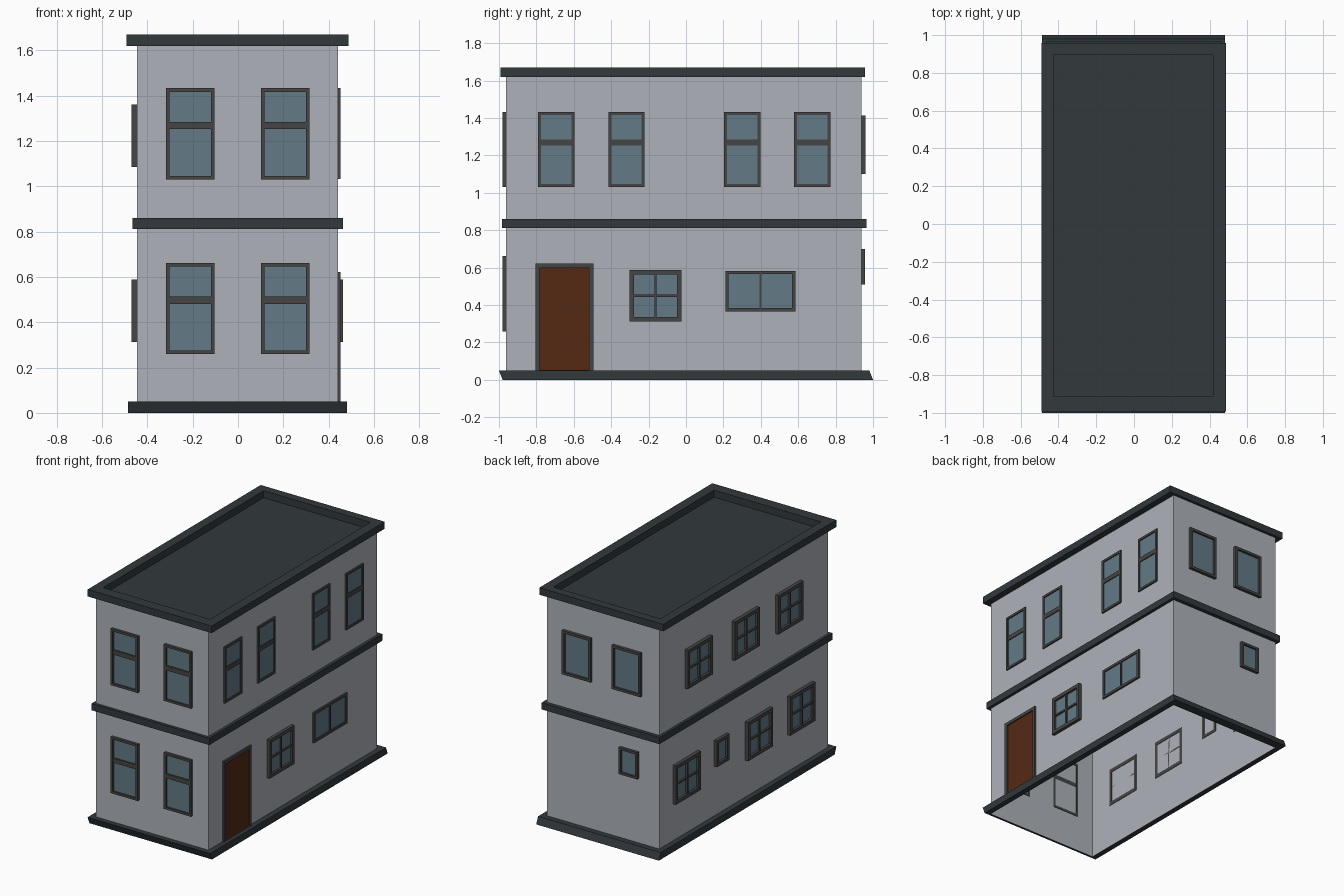
import bpy, bmesh

if "Cube" in bpy.data.objects:
    bpy.data.objects.remove(bpy.data.objects["Cube"])

# Wall extents
X0, X1, Y0, Y1 = -0.446, 0.441, -0.963, 0.938
TOP = 1.62


def material(name, rgb):
    m = bpy.data.materials.new(name)
    m.diffuse_color = (*rgb, 1)
    m.use_nodes = True
    m.node_tree.nodes["Principled BSDF"].inputs["Base Color"].default_value = m.diffuse_color
    return m


WALL = material("wall_paint", (0.42, 0.445, 0.49))
DARK = material("dark_trim", (0.032, 0.040, 0.046))
FRAME = material("frame_grey", (0.062, 0.060, 0.058))
GLASS = material("glass_blue", (0.125, 0.195, 0.24))
WOOD = material("door_brown", (0.09, 0.022, 0.007))


def finish(name, bm, mat):
    bmesh.ops.recalc_face_normals(bm, faces=bm.faces)
    me = bpy.data.meshes.new(name)
    bm.to_mesh(me)
    bm.free()
    me.materials.append(mat)
    ob = bpy.data.objects.new(name, me)
    bpy.context.collection.objects.link(ob)
    return ob


def flat(u, v, d):
    return (u, v, d)


def corners(r):
    a, b, c, d = r
    return [(a, c), (b, c), (b, d), (a, d)]


def add_ring(bm, outer, inner, d0, d1, place):
    """Rectangular frame between two rectangles, from depth d0 to d1."""
    loops = [[bm.verts.new(place(u, v, d)) for u, v in corners(r)]
             for r, d in ((outer, d0), (outer, d1), (inner, d1), (inner, d0))]
    for k in range(4):
        p, q = loops[k], loops[(k + 1) % 4]
        for i in range(4):
            j = (i + 1) % 4
            bm.faces.new((p[i], p[j], q[j], q[i]))


def add_box(bm, r, d0, d1, place):
    lo, hi = [[bm.verts.new(place(u, v, d)) for u, v in corners(r)] for d in (d0, d1)]
    bm.faces.new(lo)
    bm.faces.new(hi)
    for i in range(4):
        j = (i + 1) % 4
        bm.faces.new((lo[i], lo[j], hi[j], hi[i]))


def ring(name, outer, inner, z0, z1, place=flat):
    bm = bmesh.new()
    add_ring(bm, outer, inner, z0, z1, place)
    return finish(name, bm, DARK)


# Wall shell, open at the bottom
bm = bmesh.new()
lo, hi = [[bm.verts.new((u, v, z)) for u, v in corners((X0, X1, Y0, Y1))] for z in (0, TOP)]
for i in range(4):
    j = (i + 1) % 4
    bm.faces.new((lo[i], lo[j], hi[j], hi[i]))
finish("walls", bm, WALL)

# Plinth leaning slightly, floor band, roof rim
hug = (X0 - 0.001, X1 + 0.001, Y0 - 0.001, Y1 + 0.001)
plinth = ring("plinth", (-0.486, 0.481, -1.0, 0.98), hug, 0, 0.05)
for v in plinth.data.vertices:
    if v.co.z < 0.01 and (v.co.y < -0.97 or v.co.y > 0.97):
        v.co.y += 0.02
ring("floor_band", (-0.466, 0.463, -0.984, 0.965), hug, 0.812, 0.86)
deck = (-0.425, 0.417, -0.912, 0.896)
ring("roof_rim", (-0.491, 0.487, -0.992, 0.957), deck, TOP, 1.67)
bm = bmesh.new()
bm.faces.new([bm.verts.new((u, v, TOP)) for u, v in corners(deck)])
finish("roof_deck", bm, DARK)

# Placement of (along, up, outward) on each wall
SIDES = {
    "front": lambda u, v, d: (u, Y0 - d, v),
    "back": lambda u, v, d: (u, Y1 + d, v),
    "right": lambda u, v, d: (X1 + d, u, v),
    "left": lambda u, v, d: (X0 - d, u, v),
}


def opening(name, side, r, edge, depth, style="plain", fill=GLASS):
    """Frame, optional glazing bars and a recessed panel."""
    place = SIDES[side]
    a, b, c, d = r
    inner = (a + edge, b - edge, c + edge, d - edge)
    if style == "door":
        inner = (a + edge, b - edge, c + 0.002, d - edge)
    um, vm = (a + b) / 2, (c + d) / 2
    bm = bmesh.new()
    add_ring(bm, r, inner, -0.003, depth, place)
    if style == "sash":
        mid = c + (d - c) * 0.59
        add_box(bm, (inner[0], inner[1], mid - 0.016, mid + 0.016), 0, depth * 0.9, place)
    if style in ("grid", "slider"):
        add_box(bm, (um - 0.006, um + 0.006, inner[2], inner[3]), 0, depth * 0.8, place)
    if style == "grid":
        for s, t in ((inner[0], um - 0.006), (um + 0.006, inner[1])):
            add_box(bm, (s, t, vm - 0.006, vm + 0.006), 0, depth * 0.8, place)
    finish(name + "_frame", bm, FRAME)
    bm = bmesh.new()
    bm.faces.new([bm.verts.new(place(u, v, depth * 0.3)) for u, v in corners(inner)])
    finish(name + "_panel", bm, fill)


# Front: two sash windows per floor
for floor, z0, z1 in (("lower", 0.26, 0.662), ("upper", 1.03, 1.433)):
    for i, u in enumerate((-0.318, 0.101)):
        opening(f"front_{floor}_window_{i}", "front", (u, u + 0.214, z0, z1), 0.016, 0.018, "sash")

# Right: four sash windows above, door and two windows below
for i, u in enumerate((-0.791, -0.415, 0.203, 0.578)):
    opening(f"right_upper_window_{i}", "right", (u, u + 0.194, 1.031, 1.433), 0.016, 0.011, "sash")
opening("door", "right", (-0.805, -0.495, 0.05, 0.622), 0.023, 0.012, "door", WOOD)
opening("right_cross_window", "right", (-0.302, -0.023, 0.312, 0.588), 0.025, 0.022, "grid")
opening("right_wide_window", "right", (0.21, 0.586, 0.366, 0.583), 0.018, 0.012, "slider")

# Left: cross windows and one small window
for floor, z0, centres in (("upper", 1.085, (0.51, -0.02, -0.51)),
                           ("lower", 0.312, (0.645, -0.17, -0.645))):
    for i, u in enumerate(centres):
        opening(f"left_{floor}_window_{i}", "left", (u - 0.14, u + 0.14, z0, z0 + 0.276),
                0.025, 0.025, "grid")
opening("left_small_window", "left", (0.18, 0.32, 0.402, 0.588), 0.022, 0.024)

# Back: two plain windows above, one small below
for i, u in enumerate((-0.309, 0.083)):
    opening(f"back_upper_window_{i}", "back", (u, u + 0.226, 1.102, 1.414), 0.018, 0.021)
opening("back_small_window", "back", (-0.285, -0.139, 0.509, 0.70), 0.016, 0.02)
